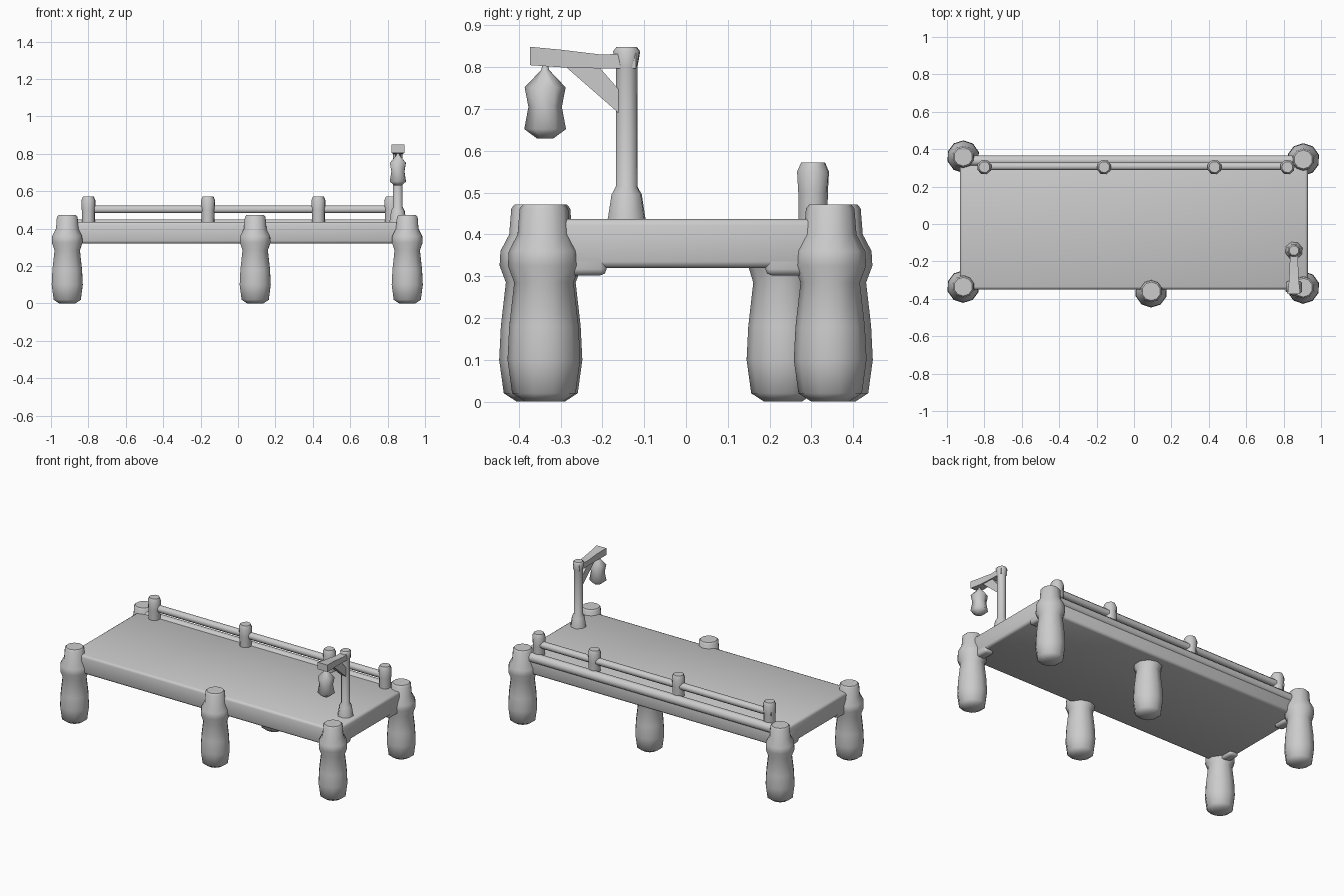
import bpy, bmesh, math
from mathutils import Vector

if "Cube" in bpy.data.objects:
    bpy.data.objects.remove(bpy.data.objects["Cube"])

mat = bpy.data.materials.new("plain grey")
mat.diffuse_color = (0.6, 0.6, 0.6, 1)
mat.use_nodes = True
mat.node_tree.nodes["Principled BSDF"].inputs["Base Color"].default_value = mat.diffuse_color


def finish(bm, name, angle=50):
    bmesh.ops.recalc_face_normals(bm, faces=bm.faces)
    me = bpy.data.meshes.new(name)
    bm.to_mesh(me)
    bm.free()
    me.materials.append(mat)
    ob = bpy.data.objects.new(name, me)
    bpy.context.collection.objects.link(ob)
    bpy.ops.object.select_all(action='DESELECT')
    ob.select_set(True)
    bpy.context.view_layer.objects.active = ob
    bpy.ops.object.shade_smooth_by_angle(angle=math.radians(angle))
    return ob


def loft(name, rings, angle=50):
    """Skin a list of point rings and cap both ends."""
    bm = bmesh.new()
    loops = [[bm.verts.new(p) for p in ring] for ring in rings]
    n = len(loops[0])
    for a, b in zip(loops, loops[1:]):
        for i in range(n):
            j = (i + 1) % n
            bm.faces.new((a[i], a[j], b[j], b[i]))
    bm.faces.new(loops[0][::-1])
    bm.faces.new(loops[-1])
    return finish(bm, name, angle)


def turned(name, x, y, profile, sides=10, turn=0.3, angle=50):
    """Upright turned part from (radius, z) pairs."""
    rings = []
    for r, z in profile:
        rings.append([(x + r * math.cos(turn + math.tau * i / sides),
                       y + r * math.sin(turn + math.tau * i / sides), z)
                      for i in range(sides)])
    return loft(name, rings, angle)


def pole(name, a, b, r, sides=8):
    """Straight round pole between two points."""
    a, b = Vector(a), Vector(b)
    d = (b - a).normalized()
    u = d.orthogonal().normalized()
    v = d.cross(u)
    angs = [math.tau * (i + 0.5) / sides for i in range(sides)]
    return loft(name, [[p + r * (u * math.cos(t) + v * math.sin(t)) for t in angs]
                       for p in (a, b)])


def box(name, lo, hi, bevel=0.01, segments=2):
    bm = bmesh.new()
    bmesh.ops.create_cube(bm, size=1)
    for v in bm.verts:
        v.co = [(l + h) / 2 + c * (h - l) for l, h, c in zip(lo, hi, v.co)]
    bmesh.ops.bevel(bm, geom=bm.edges[:], offset=bevel, segments=segments,
                    profile=0.5, affect='EDGES')
    return finish(bm, name)


# deck slab with rounded rim
box("deck", (-0.93, -0.35, 0.32), (0.93, 0.355, 0.437), 0.015)
# round log along the back rim
pole("back_beam", (-0.9, 0.338, 0.422), (0.9, 0.338, 0.422), 0.03)

# support legs: swollen foot, waist, collar and narrow head
LEG = [(0.045, 0.0), (0.076, 0.02), (0.087, 0.10), (0.083, 0.18), (0.071, 0.285),
       (0.086, 0.325), (0.084, 0.36), (0.063, 0.40), (0.058, 0.462), (0.05, 0.472)]
for name, x, y in [("front_left_leg", -0.913, -0.335), ("front_middle_leg", 0.092, -0.36),
                   ("front_right_leg", 0.905, -0.34), ("back_left_leg", -0.913, 0.36),
                   ("back_right_leg", 0.905, 0.345)]:
    turned(name, x, y, LEG)
# hidden leg that stops under the deck
turned("back_middle_leg", 0.092, 0.232, LEG[:5] + [(0.085, 0.33)])

# brackets joining the corner legs to the deck ends
for sx, side in ((-1, "left"), (1, "right")):
    for sy, end in ((-1, "front"), (1, "back")):
        box(f"{end}_{side}_bracket", (sx * 0.9 - 0.03, sy * 0.24 - 0.05, 0.302),
            (sx * 0.9 + 0.03, sy * 0.24 + 0.05, 0.41), 0.015)

# back railing
pole("rail", (-0.83, 0.308, 0.503), (0.83, 0.308, 0.503), 0.022)
POST = [(0.036, 0.42), (0.037, 0.50), (0.04, 0.55), (0.03, 0.572)]
for i, x in enumerate((-0.80, -0.16, 0.43, 0.82)):
    turned(f"rail_post_{i + 1}", x, 0.304, POST, sides=8)

# lamp post with flared foot and faceted head
LX, LY = 0.855, -0.142
turned("lamp_post", LX, LY,
       [(0.05, 0.425), (0.046, 0.445), (0.038, 0.495), (0.027, 0.515),
        (0.027, 0.80), (0.034, 0.838), (0.026, 0.848)], sides=8)


def section(y, lo, hi, w):
    return [(LX - w, y, lo), (LX + w, y, lo), (LX + w, y, hi), (LX - w, y, hi)]


# arm tapering from post to tip
loft("lamp_arm", [section(-0.12, 0.797, 0.835, 0.022),
                  section(-0.20, 0.797, 0.83, 0.022),
                  section(-0.30, 0.80, 0.842, 0.026),
                  section(-0.373, 0.805, 0.849, 0.034)], 30)
# diagonal brace under the arm
loft("lamp_brace", [[(LX + s * 0.016, y, z) for s, y, z in
                     ((-1, -0.155, 0.685), (1, -0.155, 0.685),
                      (1, -0.155, 0.74), (-1, -0.155, 0.74))],
                    [(LX + s * 0.016, y, z) for s, y, z in
                     ((-1, -0.29, 0.803), (1, -0.29, 0.803),
                      (1, -0.21, 0.803), (-1, -0.21, 0.803))]], 30)
# hanging lantern
turned("lantern", LX, -0.337,
       [(0.006, 0.806), (0.01, 0.793), (0.049, 0.752), (0.04, 0.705),
        (0.05, 0.652), (0.02, 0.63)], sides=6, turn=0.5, angle=60)
